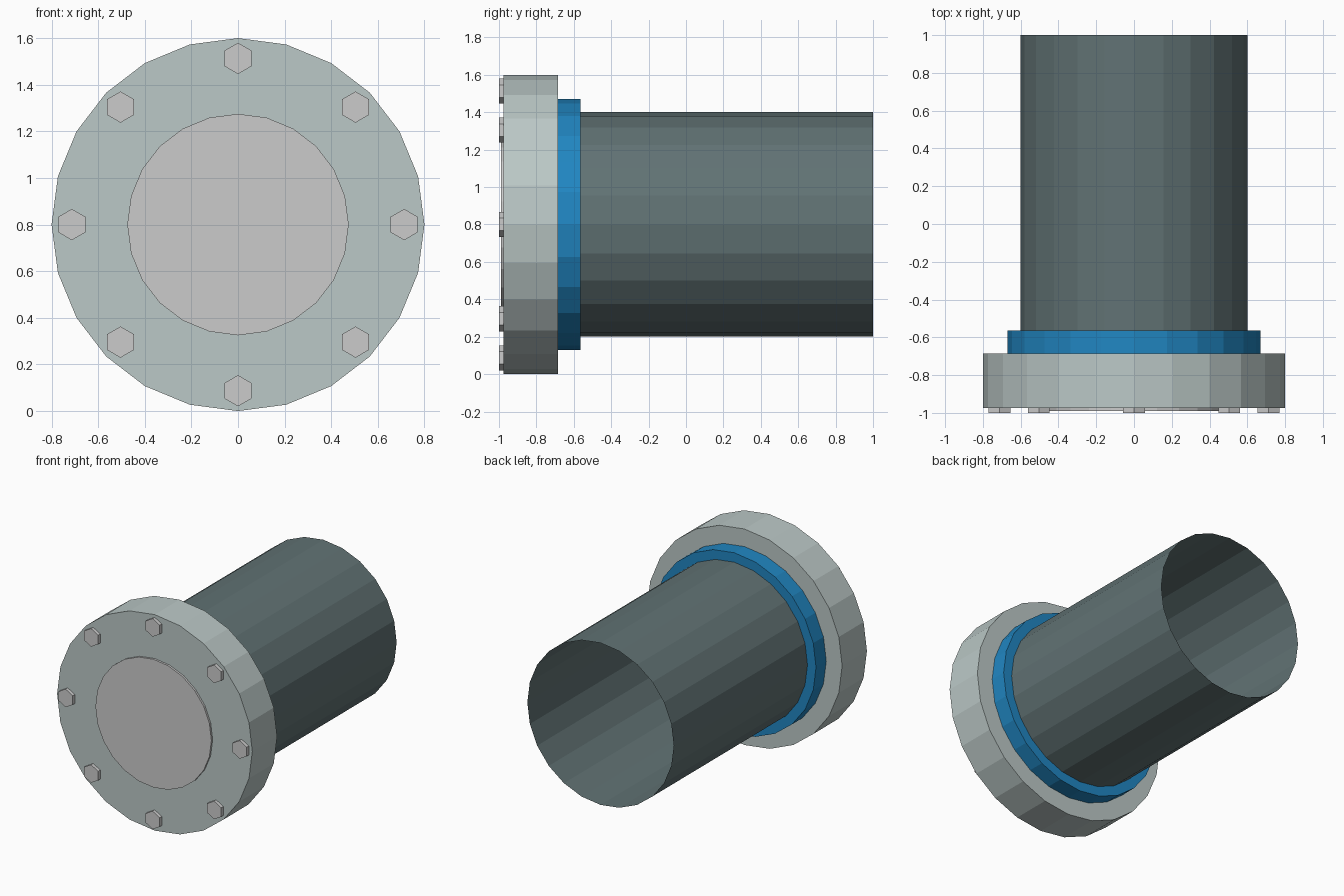
import bpy, bmesh
from math import sin, cos, tau

if "Cube" in bpy.data.objects:
    bpy.data.objects.remove(bpy.data.objects["Cube"])

CZ = 0.8  # height of the pipe axis


def material(name, rgb):
    m = bpy.data.materials.new(name)
    m.diffuse_color = (*rgb, 1)
    m.use_nodes = True
    m.node_tree.nodes["Principled BSDF"].inputs["Base Color"].default_value = m.diffuse_color
    return m


def lathe(name, profile, sides=24, cap=False, mat=None, cx=0, cz=CZ):
    """Sweep (radius, y) points, listed front to back, around a y-axis line."""
    bm = bmesh.new()
    rings = [[bm.verts.new((cx + r * cos(tau * (i / sides + 0.25)), y,
                            cz + r * sin(tau * (i / sides + 0.25))))
              for i in range(sides)] for r, y in profile]
    for a, b in zip(rings, rings[1:]):
        for i in range(sides):
            j = (i + 1) % sides
            bm.faces.new((a[i], b[i], b[j], a[j]))
    if cap:
        bm.faces.new(rings[0])
    me = bpy.data.meshes.new(name)
    bm.to_mesh(me)
    bm.free()
    if mat:
        me.materials.append(mat)
    ob = bpy.data.objects.new(name, me)
    bpy.context.collection.objects.link(ob)
    return ob


steel = material("flange_grey", (0.50, 0.58, 0.57))
blue = material("ring_blue", (0.015, 0.24, 0.54))
dark = material("pipe_dark", (0.12, 0.17, 0.175))

# Raised round cover on the front
lathe("cover_disc", [(0.475, -0.99), (0.475, -0.975)], cap=True)

# Wide flange
lathe("flange", [(0.475, -0.975), (0.8, -0.975), (0.8, -0.685), (0.67, -0.685)], mat=steel)

# Blue collar behind the flange
lathe("collar_ring", [(0.67, -0.685), (0.67, -0.565), (0.6, -0.565)], mat=blue)

# Thin-walled pipe, open at the back
lathe("pipe", [(0.6, -0.565), (0.6, 1.0)], mat=dark)

# Eight hexagonal bolt heads
for k in range(8):
    a = tau * k / 8
    lathe(f"bolt_{k + 1}", [(0.067, -1.0), (0.067, -0.975)], sides=6, cap=True,
          cx=0.713 * cos(a), cz=CZ + 0.713 * sin(a))
